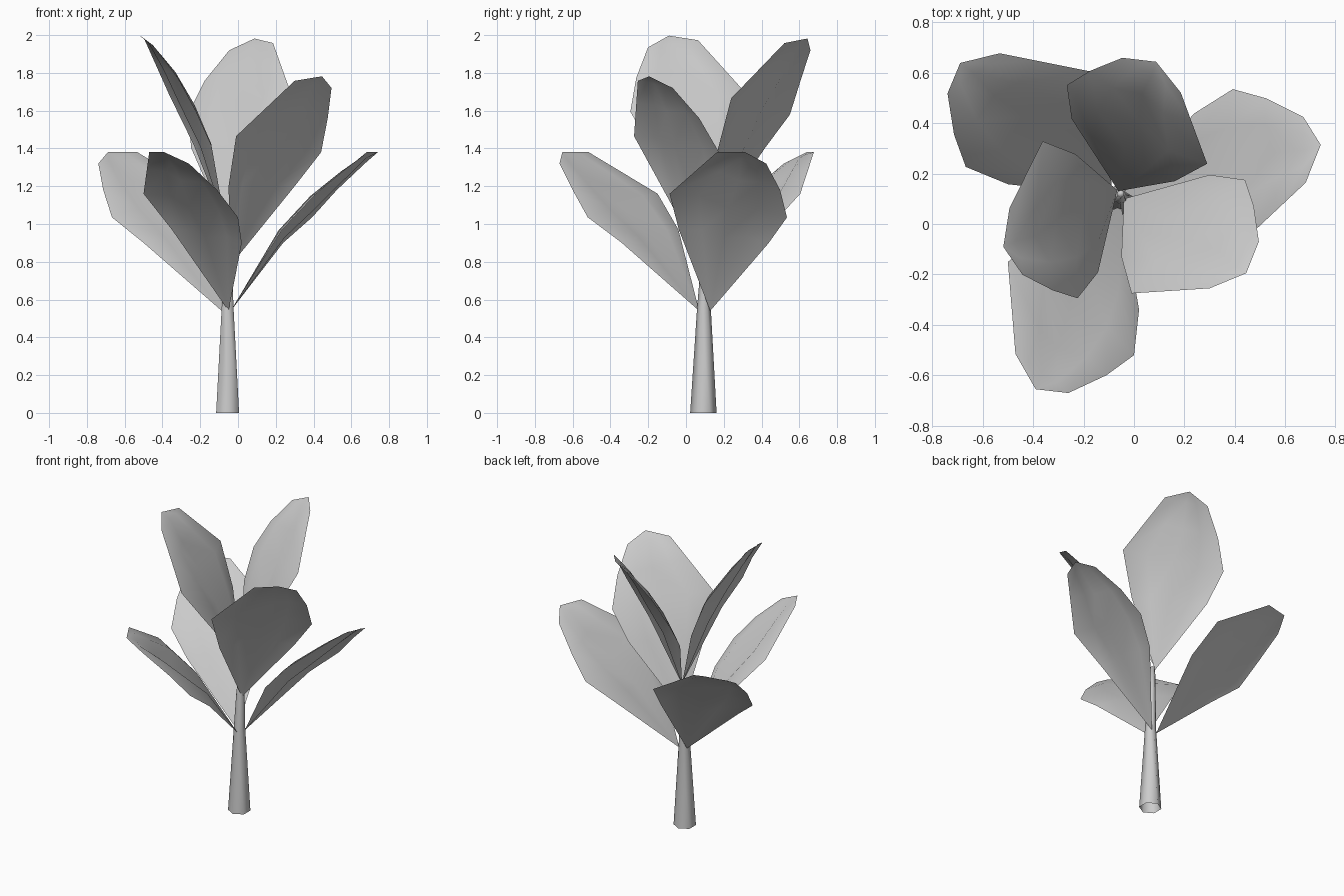
import bpy, bmesh, math
from mathutils import Vector, Matrix

if "Cube" in bpy.data.objects:
    bpy.data.objects.remove(bpy.data.objects["Cube"])


def finish(name, bm):
    bmesh.ops.recalc_face_normals(bm, faces=bm.faces)
    mesh = bpy.data.meshes.new(name)
    for f in bm.faces:
        f.smooth = True
    bm.to_mesh(mesh)
    bm.free()
    obj = bpy.data.objects.new(name, mesh)
    bpy.context.collection.objects.link(obj)
    return obj


def leaf(name, outline, angle, offset, lean=(0, 0)):
    """Leaf sheet with a midrib crease: outline runs base, left side, tip, right side."""
    base, l1, l2, l3, tip, r3, r2, r1, r0 = [Vector(p) for p in outline]
    n = (l2 - base).cross(r1 - base).normalized()
    bm = bmesh.new()
    root, end = bm.verts.new(base), bm.verts.new(tip)
    # rows across the leaf: edge, raised flank, midrib, raised flank, edge
    rows = []
    for a, b, h in [(l1, r0, .025), (l2, r1, .032), (l3.lerp(l2, .4), r2, .022), (l3, r3, .005)]:
        rows.append([bm.verts.new(a.lerp(b, t) + n * h * k)
                     for t, k in [(0, 0), (.25, 1), (.5, -.5), (.75, 1), (1, 0)]])
    for a, b in zip(rows, rows[1:]):
        for k in range(4):
            bm.faces.new((a[k], a[k + 1], b[k + 1], b[k]))
    for k in range(4):
        bm.faces.new((root, rows[0][k + 1], rows[0][k]))
        bm.faces.new((end, rows[-1][k], rows[-1][k + 1]))
    bm.transform(Matrix.Translation(offset) @ Matrix.Rotation(math.radians(angle), 4, 'Z'))
    # slight lean of the single leaf around its middle height
    mid = 1.4 + offset[2]
    for v in bm.verts:
        v.co.x += lean[0] * (v.co.z - mid)
        v.co.y += lean[1] * (v.co.z - mid)
    return finish(name, bm)


# Tapered six-sided stem, open at the bottom
bm = bmesh.new()
rings = []
for x, y, z, r in [(-.055, .092, 0, .07), (-.055, .095, .56, .036),
                   (-.055, .105, .8, .026), (-.052, .12, 1.0, .015)]:
    rings.append([bm.verts.new((x + r * math.sin(k * math.pi / 3),
                                y + r * math.cos(k * math.pi / 3), z)) for k in range(6)])
for a, b in zip(rings, rings[1:]):
    for k in range(6):
        j = (k + 1) % 6
        bm.faces.new((a[k], a[j], b[j], b[k]))
bm.faces.new(rings[-1])
finish("stem", bm)

# Lower spreading leaves
low = [(-.05, .07, .54), (-.35, -.04, .97), (-.5, -.15, 1.16), (-.47, -.515, 1.38),
       (-.39, -.655, 1.38), (-.26, -.67, 1.32), (-.11, -.6, 1.18), (0, -.52, 1.035),
       (.02, -.34, .9)]
for i, (ang, off) in enumerate([(0, (0, 0, 0)), (128.5, (-.015, .211, 0)),
                                (-106, (-.167, .083, 0))]):
    leaf(f"lower_leaf_{i + 1}", low, ang, off)

# Upper, steeper leaves
high = [(-.04, .1, .78), (-.05, -.13, 1.2), (-.01, -.275, 1.465), (.3, -.255, 1.758),
        (.445, -.195, 1.782), (.495, -.07, 1.72), (.475, .07, 1.56), (.44, .175, 1.38),
        (.3, .195, 1.2)]
for i, (ang, off, lean) in enumerate([(0, (0, 0, 0), (0, 0)),
                                      (-122, (-.138, .172, .215), (.055, .03)),
                                      (106, (.023, .175, .2), (0, -.035))]):
    leaf(f"upper_leaf_{i + 1}", high, ang, off, lean)
